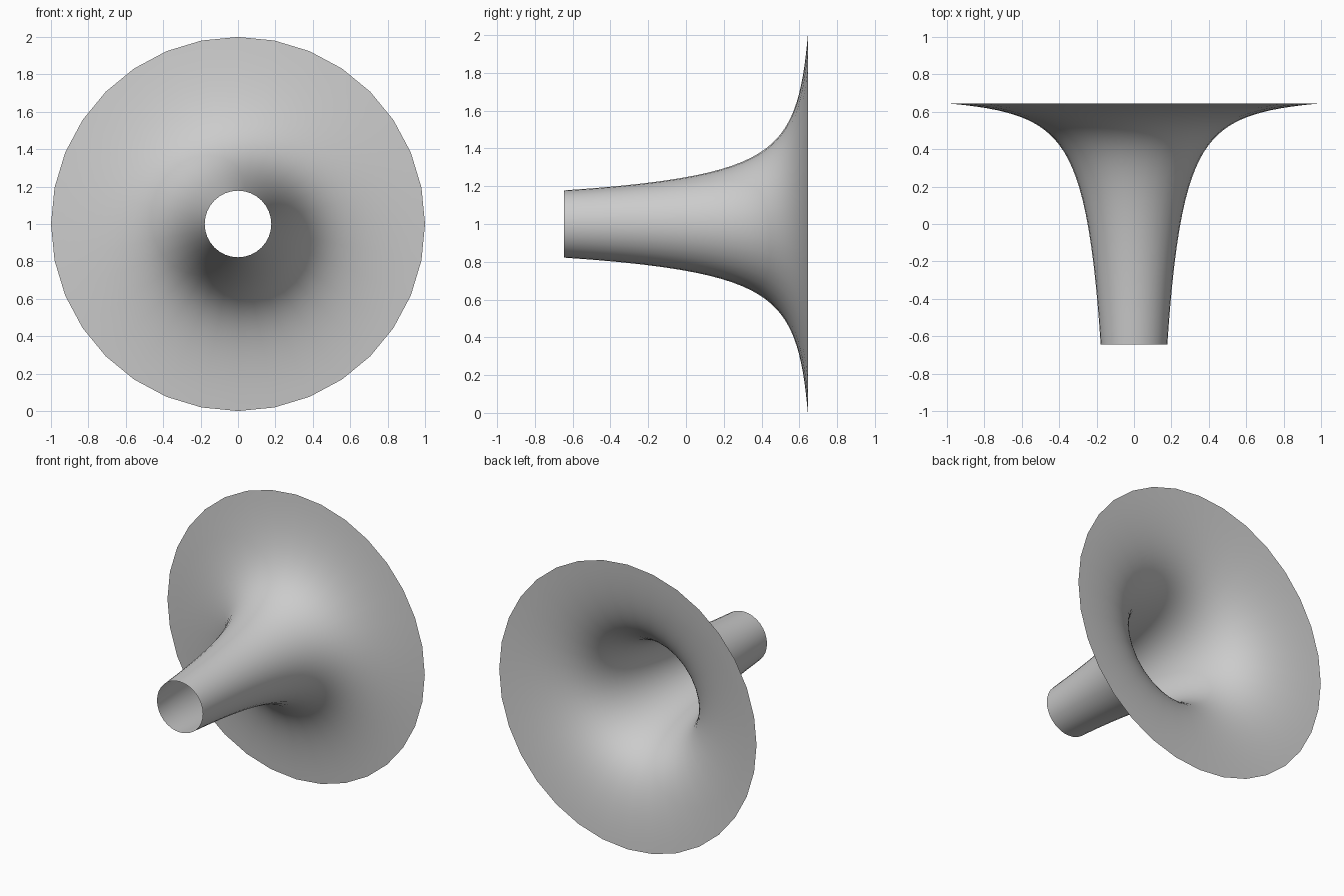
import bpy, bmesh, math

if "Cube" in bpy.data.objects:
    bpy.data.objects.remove(bpy.data.objects["Cube"])

SIDES, RINGS = 32, 28
R_NECK, R_RIM, LENGTH = 0.178, 1.0, 1.29
K = (1 / R_NECK**2 - 1) / LENGTH

# flared horn profile: inverse-square funnel, open at both ends
bm = bmesh.new()
rings = []
for i in range(RINGS + 1):
    r = R_RIM * (R_NECK / R_RIM) ** (i / RINGS)
    y = LENGTH / 2 - (1 / r**2 - 1) / K
    rings.append([bm.verts.new((r * math.sin(2 * math.pi * j / SIDES), y,
                                1 + r * math.cos(2 * math.pi * j / SIDES)))
                  for j in range(SIDES)])

# skin between neighbouring rings
for a, b in zip(rings, rings[1:]):
    for j in range(SIDES):
        k = (j + 1) % SIDES
        bm.faces.new((a[j], a[k], b[k], b[j]))
bmesh.ops.recalc_face_normals(bm, faces=bm.faces)

mesh = bpy.data.meshes.new("horn_funnel")
bm.to_mesh(mesh)
bm.free()
for p in mesh.polygons:
    p.use_smooth = True
horn = bpy.data.objects.new("horn_funnel", mesh)
bpy.context.collection.objects.link(horn)
